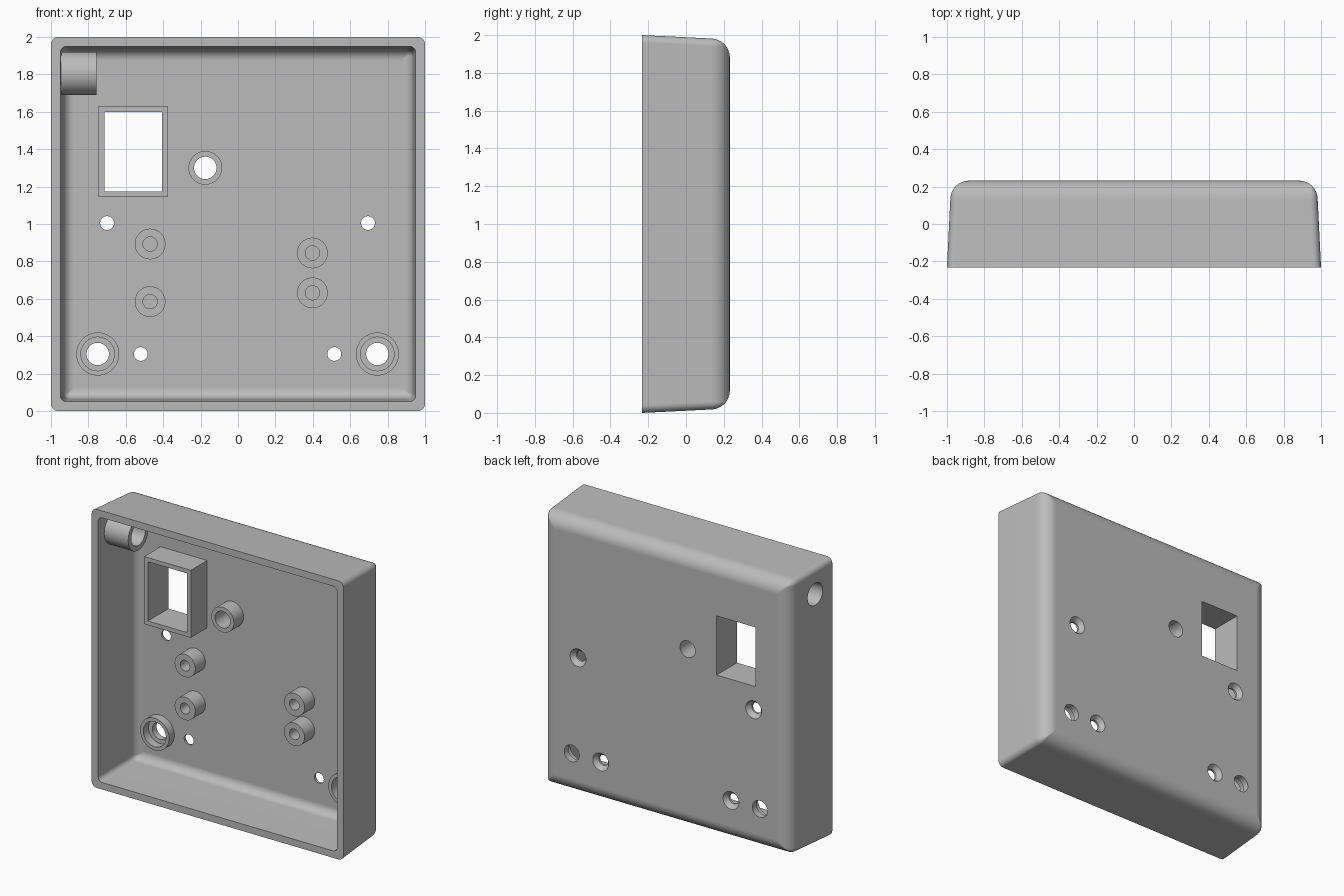
import bpy, bmesh
from math import sin, cos, pi, radians

old = bpy.data.objects.get("Cube")
if old:
    bpy.data.objects.remove(old, do_unlink=True)

# Material
grey = bpy.data.materials.new("plain_grey")
grey.use_nodes = True
colour = (0.5, 0.5, 0.5, 1)
grey.diffuse_color = colour
grey.node_tree.nodes["Principled BSDF"].inputs["Base Color"].default_value = colour

BACK, FLOOR, FRONT = 0.232, 0.185, -0.232


def circle(x, y, z, r, axis="Y", n=40):
    """Ring of points around an axis through x, y, z."""
    turns = [2 * pi * i / n for i in range(n)]
    if axis == "X":
        return [(x, y + r * cos(a), z + r * sin(a)) for a in turns]
    return [(x + r * cos(a), y, z + r * sin(a)) for a in turns]


def rectangle(x0, x1, z0, z1, y):
    return [(x0, y, z0), (x1, y, z0), (x1, y, z1), (x0, y, z1)]


def rounded_square(half, r, y, steps=6):
    points = []
    for q, (sx, sz) in enumerate([(1, 1), (-1, 1), (-1, -1), (1, -1)]):
        for i in range(steps + 1):
            a = (q + i / steps) * pi / 2
            points.append((sx * (half - r) + r * cos(a), y,
                           1 + sz * (half - r) + r * sin(a)))
    return points


def loft(bm, rings, closed=False):
    """Bridge rings; close into a hollow loop or cap both ends."""
    loops = [[bm.verts.new(p) for p in ring] for ring in rings]
    n = len(loops[0])
    pairs = list(zip(loops, loops[1:]))
    if closed:
        pairs.append((loops[-1], loops[0]))
    else:
        bm.faces.new(loops[0])
        bm.faces.new(loops[-1])
    for a, b in pairs:
        for i in range(n):
            j = (i + 1) % n
            bm.faces.new((a[i], a[j], b[j], b[i]))


def finish(bm, name):
    bmesh.ops.recalc_face_normals(bm, faces=bm.faces)
    mesh = bpy.data.meshes.new(name)
    bm.to_mesh(mesh)
    bm.free()
    mesh.materials.append(grey)
    ob = bpy.data.objects.new(name, mesh)
    bpy.context.collection.objects.link(ob)
    return ob


def select(ob):
    bpy.ops.object.select_all(action="DESELECT")
    ob.select_set(True)
    bpy.context.view_layer.objects.active = ob


def smooth(ob):
    select(ob)
    bpy.ops.object.shade_smooth_by_angle(angle=radians(30))


def part(name, rings):
    bm = bmesh.new()
    loft(bm, rings, closed=True)
    ob = finish(bm, name)
    smooth(ob)
    return ob


def hollow_boss(name, x, z, outer, inner, front):
    part(name, [circle(x, y, z, r) for r, y in
                ((outer, FLOOR), (outer, front), (inner, front), (inner, FLOOR))])


def wall_profile(front_half, wall_half, fillet, end, corner, steps=8):
    """Drafted wall that rounds over into a flat panel."""
    rings = [rounded_square(front_half, corner, FRONT)]
    for i in range(steps + 1):
        a = i / steps * pi / 2
        inset = fillet * (1 - cos(a))
        rings.append(rounded_square(wall_half - inset, max(corner - inset, 0.006),
                                    end - fillet + fillet * sin(a)))
    return rings


# Shell: inner floor, inner wall, rim, outer wall, back panel
bm = bmesh.new()
inner = wall_profile(0.95, 0.935, 0.06, FLOOR, 0.035)
outer = wall_profile(1.0, 0.982, 0.1, BACK, 0.04)
loft(bm, inner[::-1] + outer)
shell = finish(bm, "shell")

# Openings in the shell
TUBE_Y, TUBE_Z = -0.05, 1.805
WINDOW = (-0.715, -0.405, 1.175, 1.60)
through_holes = [(-0.175, 1.30), (-0.75, 0.305), (0.745, 0.305)]
screw_holes = [(-0.70, 1.005), (0.695, 1.005), (-0.52, 0.305), (0.515, 0.305)]

bm = bmesh.new()
loft(bm, [rectangle(*WINDOW, y) for y in (0.1, 0.3)])
for x, z in through_holes:
    loft(bm, [circle(x, y, z, 0.06) for y in (0.1, 0.3)])
for x, z in screw_holes:
    loft(bm, [circle(x, y, z, r) for r, y in
              ((0.037, 0.1), (0.037, 0.2), (0.07, 0.24))])
loft(bm, [circle(x, TUBE_Y, TUBE_Z, 0.08, "X") for x in (-1.1, -0.88)])
cutter = finish(bm, "opening_cutter")
cutter.hide_render = True

cut = shell.modifiers.new("openings", "BOOLEAN")
cut.operation = "DIFFERENCE"
cut.solver = "EXACT"
cut.object = cutter
select(shell)
bpy.ops.object.modifier_apply(modifier=cut.name)
bpy.data.objects.remove(cutter, do_unlink=True)
smooth(shell)
flat = shell.modifiers.new("even_shading", "WEIGHTED_NORMAL")
flat.keep_sharp = True

# Window frame standing on the floor
FRAME = (-0.745, -0.375, 1.145, 1.63)
part("window_frame", [rectangle(*FRAME, FLOOR), rectangle(*FRAME, 0.0),
                      rectangle(*WINDOW, 0.0), rectangle(*WINDOW, FLOOR)])

# Bosses standing on the floor
hollow_boss("button_boss", *through_holes[0], 0.09, 0.06, 0.075)
for side, spot in zip(("right", "left"), through_holes[1:]):
    hollow_boss(side + "_corner_boss", *spot, 0.115, 0.09, 0.125)
for name, x, z in (("right_upper", -0.47, 0.893), ("right_lower", -0.47, 0.585),
                   ("left_upper", 0.398, 0.845), ("left_lower", 0.398, 0.632)):
    hollow_boss(name + "_boss", x, z, 0.082, 0.038, 0.07)

# Cable tube reaching in from the side wall
part("cable_tube", [circle(x, TUBE_Y, TUBE_Z, r, "X") for r, x in
                    ((0.115, -0.965), (0.115, -0.757), (0.08, -0.757), (0.08, -0.965))])
